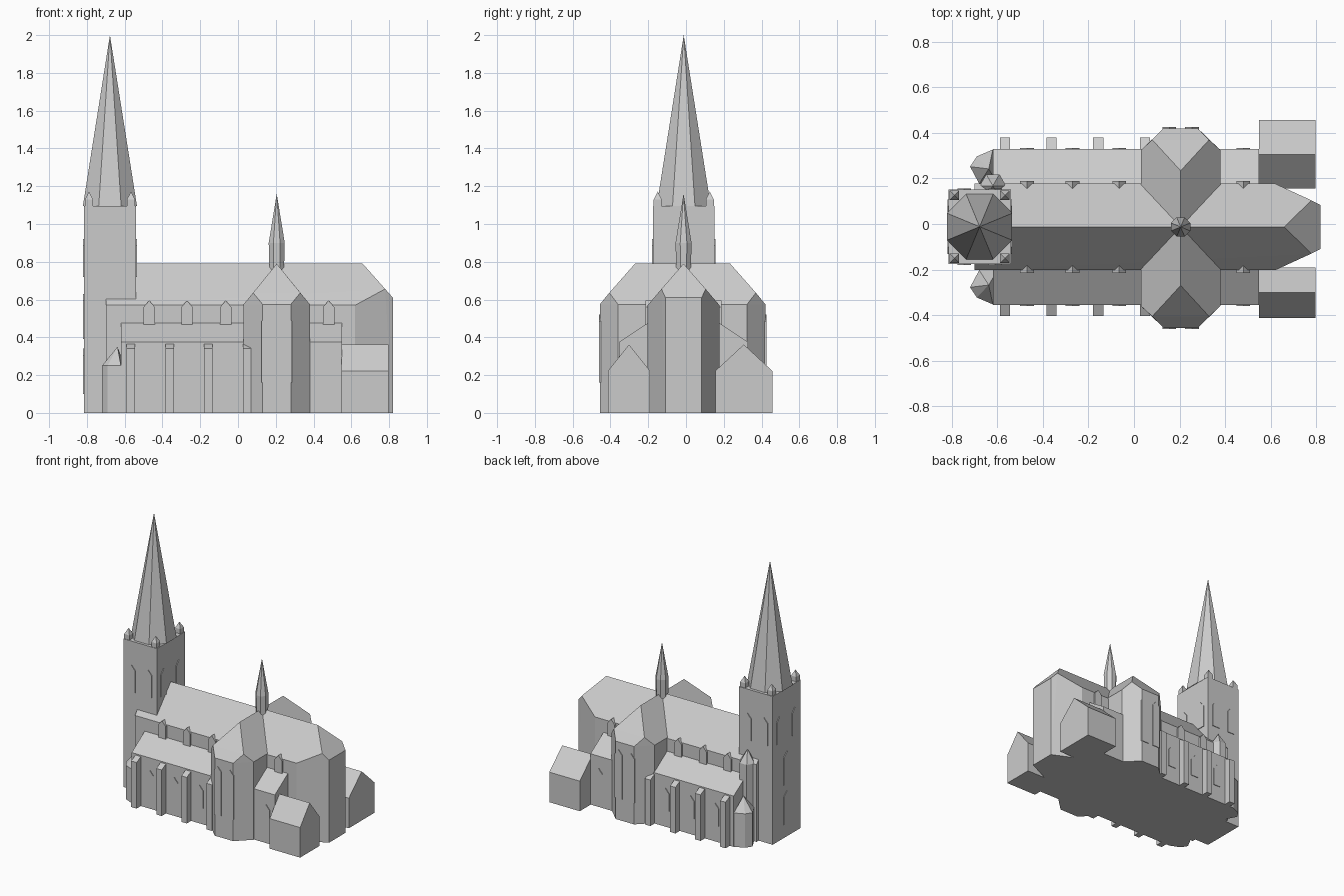
import bpy, bmesh, math

if "Cube" in bpy.data.objects:
    bpy.data.objects.remove(bpy.data.objects["Cube"])

stone = bpy.data.materials.new("grey stone")
stone.diffuse_color = (0.6, 0.6, 0.6, 1)
stone.use_nodes = True
stone.node_tree.nodes["Principled BSDF"].inputs["Base Color"].default_value = stone.diffuse_color
YC = -0.013  # long axis of the church


def hull(name, pts):
    """Convex solid around a few corner points."""
    bm = bmesh.new()
    for p in pts:
        bm.verts.new(p)
    bmesh.ops.convex_hull(bm, input=bm.verts)
    bmesh.ops.dissolve_limit(bm, angle_limit=0.01, verts=bm.verts, edges=bm.edges)
    bmesh.ops.recalc_face_normals(bm, faces=bm.faces)
    me = bpy.data.meshes.new(name)
    bm.to_mesh(me)
    bm.free()
    me.materials.append(stone)
    ob = bpy.data.objects.new(name, me)
    bpy.context.collection.objects.link(ob)
    return ob


def box(name, x0, x1, y0, y1, z0, z1):
    return hull(name, [(x, y, z) for x in (x0, x1) for y in (y0, y1) for z in (z0, z1)])


def ring(cx, cy, r, z, n=8, turn=math.pi / 8):
    return [(cx + r * math.cos(turn + 2 * math.pi * i / n),
             cy + r * math.sin(turn + 2 * math.pi * i / n), z) for i in range(n)]


def window(name, axis, c, lo, hi, z0, z1, w=0.06, tip=0.035):
    """Pointed plate; faces along axis, spanning lo..hi in depth."""
    prof = [(c - w / 2, z0), (c + w / 2, z0), (c + w / 2, z1 - tip), (c - w / 2, z1 - tip), (c, z1)]
    hull(name, [(a, d, z) if axis == 'y' else (d, a, z) for a, z in prof for d in (lo, hi)])


# Nave and choir with a three-sided east end
pts = [(-0.70, YC, 0.79), (0.66, YC, 0.79)]
for s in (1, -1):
    for x, y, z in ((-0.70, 0.19, 0.57), (0.62, 0.19, 0.57), (0.82, 0.096, 0.61)):
        pts += [(x, YC + s * y, z), (x, YC + s * y, 0)]
    pts.append((0.779, YC + s * 0.117, 0.656))
hull("nave", pts)

# Transept with canted ends
TX, TY = 0.205, -0.018
pts = []
for s in (1, -1):
    pts.append((TX, TY + s * 0.252, 0.79))
    for t in (1, -1):
        for x, y in ((0.175, 0.342), (0.075, 0.438)):
            pts += [(TX + t * x, TY + s * y, 0.575), (TX + t * x, TY + s * y, 0)]
        pts.append((TX + t * 0.125, TY + s * 0.388, 0.636))
hull("transept", pts)

BAYS = (-0.47, -0.27, -0.065, 0.48)
for s, side in ((-1, "south"), (1, "north")):
    wall = YC + s * 0.19   # clerestory wall
    out = YC + s * 0.342   # aisle wall
    # Lean-to aisle
    hull(side + "_aisle", [(x, y, z) for x in (-0.62, 0.55) for y, z in
         ((YC, 0), (out, 0), (out, 0.375), (wall, 0.475), (YC, 0.475))])
    # Windows
    for x in BAYS:
        window(side + "_aisle_window", 'y', x, out - s * 0.02, out + s * 0.005, 0.12, 0.285)
        window(side + "_clerestory_window", 'y', x, wall - s * 0.03, wall + s * 0.012, 0.46, 0.595)
    tend = TY + s * 0.438
    for x in (0.155, 0.255):
        window(side + "_transept_window", 'y', x, tend - s * 0.02, tend + s * 0.005, 0.16, 0.52)
    # Buttresses with sloped tops
    for x in (-0.567, -0.362, -0.157, 0.048):
        hull(side + "_buttress", [(x + d, y, z) for d in (-0.022, 0.022) for y, z in
             ((out - s * 0.02, 0), (out + s * 0.05, 0),
              (out + s * 0.05, 0.34), (out, 0.365), (out - s * 0.02, 0.365))])
    # West corner turret with a pointed cap
    foot = [(-0.72, 0.265), (-0.69, 0.31), (-0.62, 0.34), (-0.60, 0.19), (-0.68, 0.19)]
    hull(side + "_west_turret", [(x, YC + s * y, z) for x, y in foot for z in (0, 0.25)]
         + [(-0.638, YC + s * 0.255, 0.35)])

# Gabled annexes at the east end
for name, y0, y1 in (("south_annex", -0.413, -0.19), ("north_annex", 0.155, 0.457)):
    ym = (y0 + y1) / 2
    hull(name, [(x, y, z) for x in (0.548, 0.797) for y, z in
         ((y0, 0), (y1, 0), (y0, 0.222), (y1, 0.222), (ym, 0.362))])

# West tower
CX, CY = -0.678, -0.012
X0, X1, Y0, Y1 = -0.815, -0.54, -0.175, 0.152
box("tower", X0, X1, Y0, Y1, 0, 1.095)
hull("tower_spire", ring(CX, CY, 0.155, 1.095) + [(CX, CY, 2.0)])
for sx in (-1, 1):
    for sy in (-1, 1):
        px, py = CX + sx * 0.111, CY + sy * 0.138
        sq = math.pi / 4
        hull("corner_pinnacle", ring(px, py, 0.03, 1.09, 4, sq) + ring(px, py, 0.03, 1.13, 4, sq)
             + [(px, py, 1.172)])
for k in (-1, 1):
    x, y = CX + k * 0.068, CY + k * 0.09
    window("tower_south_window", 'y', x, Y0 - 0.005, Y0 + 0.02, 0.72, 0.92)
    window("tower_north_window", 'y', x, Y1 - 0.02, Y1 + 0.005, 0.72, 0.92)
    window("tower_west_window", 'x', y, X0 - 0.005, X0 + 0.02, 0.72, 0.92)
    window("tower_east_window", 'x', y, X1 - 0.02, X1 + 0.005, 0.72, 0.92)
for z in (0.10, 0.39):
    window("tower_west_low_window", 'x', CY, X0 - 0.005, X0 + 0.02, z, z + 0.24, 0.08)

# Stair turret beside the tower
hull("stair_turret", ring(-0.62, 0.168, 0.058, 0, 6, 0) + ring(-0.62, 0.168, 0.058, 0.57, 6, 0)
     + [(-0.62, 0.168, 0.66)])

# Ridge turret over the crossing
hull("ridge_turret", ring(TX, YC, 0.04, 0.70) + ring(TX, YC, 0.046, 0.90))
hull("ridge_turret_spire", ring(TX, YC, 0.046, 0.90) + [(TX, YC, 1.16)])
